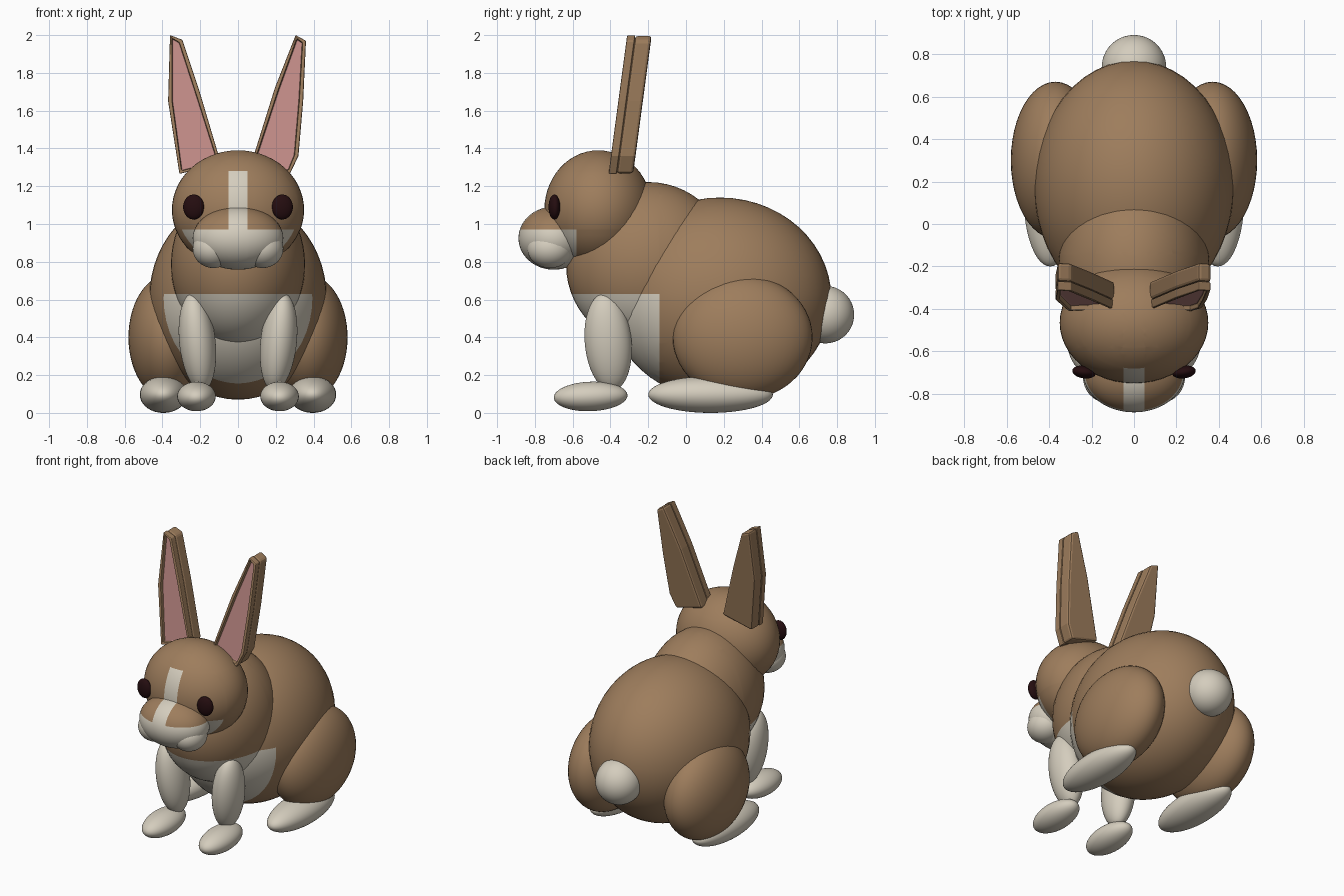
import bpy, bmesh
from math import radians
from mathutils import Matrix, Vector, Euler

if "Cube" in bpy.data.objects:
    bpy.data.objects.remove(bpy.data.objects["Cube"], do_unlink=True)


def material(name, colour):
    m = bpy.data.materials.new(name)
    m.use_nodes = True
    m.diffuse_color = (*colour, 1)
    m.node_tree.nodes["Principled BSDF"].inputs["Base Color"].default_value = (*colour, 1)
    return m


BROWN = material("brown fur", (0.34, 0.205, 0.108))
CREAM = material("cream fur", (0.66, 0.61, 0.51))
PINK = material("inner ear pink", (0.56, 0.27, 0.25))
DARK = material("eye dark brown", (0.018, 0.004, 0.005))


def finish(bm, name, mats):
    mesh = bpy.data.meshes.new(name)
    bm.to_mesh(mesh)
    bm.free()
    for m in mats:
        mesh.materials.append(m)
    obj = bpy.data.objects.new(name, mesh)
    bpy.context.collection.objects.link(obj)
    return obj


def ellipsoid(name, centre, radii, mats, turn=(0, 0, 0), cuts=(), rule=None):
    """Smooth ellipsoid; cuts are (axis, position) planes bounding painted areas."""
    bm = bmesh.new()
    bmesh.ops.create_uvsphere(bm, u_segments=48, v_segments=28, radius=1)
    rot = Euler([radians(a) for a in turn]).to_matrix().to_4x4()
    bm.transform(Matrix.Translation(centre) @ rot @ Matrix.Diagonal((*radii, 1)))
    for axis, pos in cuts:
        normal = Vector((0, 0, 0))
        normal[axis] = 1
        bmesh.ops.bisect_plane(bm, geom=bm.verts[:] + bm.edges[:] + bm.faces[:],
                               plane_co=normal * pos, plane_no=normal, dist=1e-5)
    for f in bm.faces:
        f.smooth = True
        if rule and rule(f.calc_center_median()):
            f.material_index = 1
    return finish(bm, name, mats)


# Torso with a cream bib low on the front
def bib(p):
    return p.z < 0.63 and p.y < -0.14


BIB_CUTS = ((2, 0.63), (1, -0.14))
ellipsoid("body", (0, 0.18, 0.605), (0.47, 0.59, 0.535), (BROWN, CREAM), cuts=BIB_CUTS, rule=bib)
ellipsoid("chest", (0, -0.2, 0.785), (0.355, 0.435, 0.437), (BROWN, CREAM), cuts=BIB_CUTS, rule=bib)


# Head and muzzle with cream chin and blaze
def face_marking(p):
    chin = p.z < 0.97 and p.y < -0.58
    blaze = abs(p.x) < 0.05 and p.z < 1.28 and p.y < -0.58
    return chin or blaze


FACE_CUTS = ((2, 0.97), (2, 1.28), (1, -0.58), (0, 0.05), (0, -0.05))
ellipsoid("head", (0, -0.465, 1.075), (0.35, 0.285, 0.315), (BROWN, CREAM),
          cuts=FACE_CUTS, rule=face_marking)
ellipsoid("muzzle", (0, -0.7, 0.925), (0.24, 0.187, 0.167), (BROWN, CREAM),
          cuts=FACE_CUTS, rule=face_marking)

# Tail
ellipsoid("tail", (0, 0.738, 0.52), (0.152, 0.152, 0.152), (CREAM,))

# Paired parts
for side, s in (("left", 1), ("right", -1)):
    ellipsoid(side + "_cheek", (s * 0.13, -0.72, 0.87), (0.11, 0.12, 0.103), (CREAM,))
    ellipsoid(side + "_eye", (s * 0.235, -0.697, 1.09), (0.056, 0.03, 0.066), (DARK,),
              turn=(0, 0, s * 8))
    ellipsoid(side + "_thigh", (s * 0.37, 0.3, 0.4), (0.21, 0.37, 0.33), (BROWN,))
    ellipsoid(side + "_hind_foot", (s * 0.395, 0.13, 0.097), (0.125, 0.33, 0.097), (CREAM,))
    ellipsoid(side + "_front_leg", (s * 0.215, -0.412, 0.375), (0.096, 0.124, 0.26), (CREAM,),
              turn=(5, s * 6, 0))
    ellipsoid(side + "_front_foot", (s * 0.22, -0.505, 0.087), (0.102, 0.195, 0.078), (CREAM,),
              turn=(2, 0, 0))


# Ears: leaning slab behind a rimmed front with a recessed pink panel
def ear_layer(name, outline, front, back, hollow):
    bm = bmesh.new()

    def ring(y):
        return [bm.verts.new((x, y + 0.134 * (z - 1.265), z)) for x, z in outline]

    a, b = ring(front), ring(back)
    front_face = bm.faces.new(a)
    bm.faces.new(b[::-1])
    for i in range(len(a)):
        j = (i + 1) % len(a)
        bm.faces.new((a[j], a[i], b[i], b[j]))
    bmesh.ops.recalc_face_normals(bm, faces=bm.faces)
    if hollow:
        bmesh.ops.inset_individual(bm, faces=[front_face], thickness=0.022)
        deep = bmesh.ops.extrude_discrete_faces(bm, faces=[front_face])["faces"][0]
        rim = list(deep.verts)
        bmesh.ops.translate(bm, verts=rim, vec=(0, 0.025, 0))
        # walls joining the rim to the panel
        edge = [e for e in bm.edges if e.is_boundary]
        bmesh.ops.bridge_loops(bm, edges=edge)
        deep.material_index = 1
        for f in bm.faces:
            if f is not deep:
                f.material_index = 0
    obj = finish(bm, name, (BROWN, PINK))
    bevel = obj.modifiers.new("soft edges", "BEVEL")
    bevel.width = 0.008 if hollow else 0.014
    bevel.segments = 2
    bevel.limit_method = "ANGLE"
    return obj


EARS = {
    "right": [(-0.09, 1.32), (-0.31, 1.265), (-0.37, 1.65), (-0.36, 2.0),
              (-0.295, 1.975), (-0.2, 1.69)],
    "left": [(0.07, 1.32), (0.275, 1.265), (0.32, 1.36), (0.345, 1.65),
             (0.36, 1.97), (0.305, 2.0), (0.195, 1.72)],
}
for side, outline in EARS.items():
    ear_layer(side + "_ear_back", outline, -0.367, -0.28, False)
    ear_layer(side + "_ear_front", outline, -0.41, -0.367, True)
